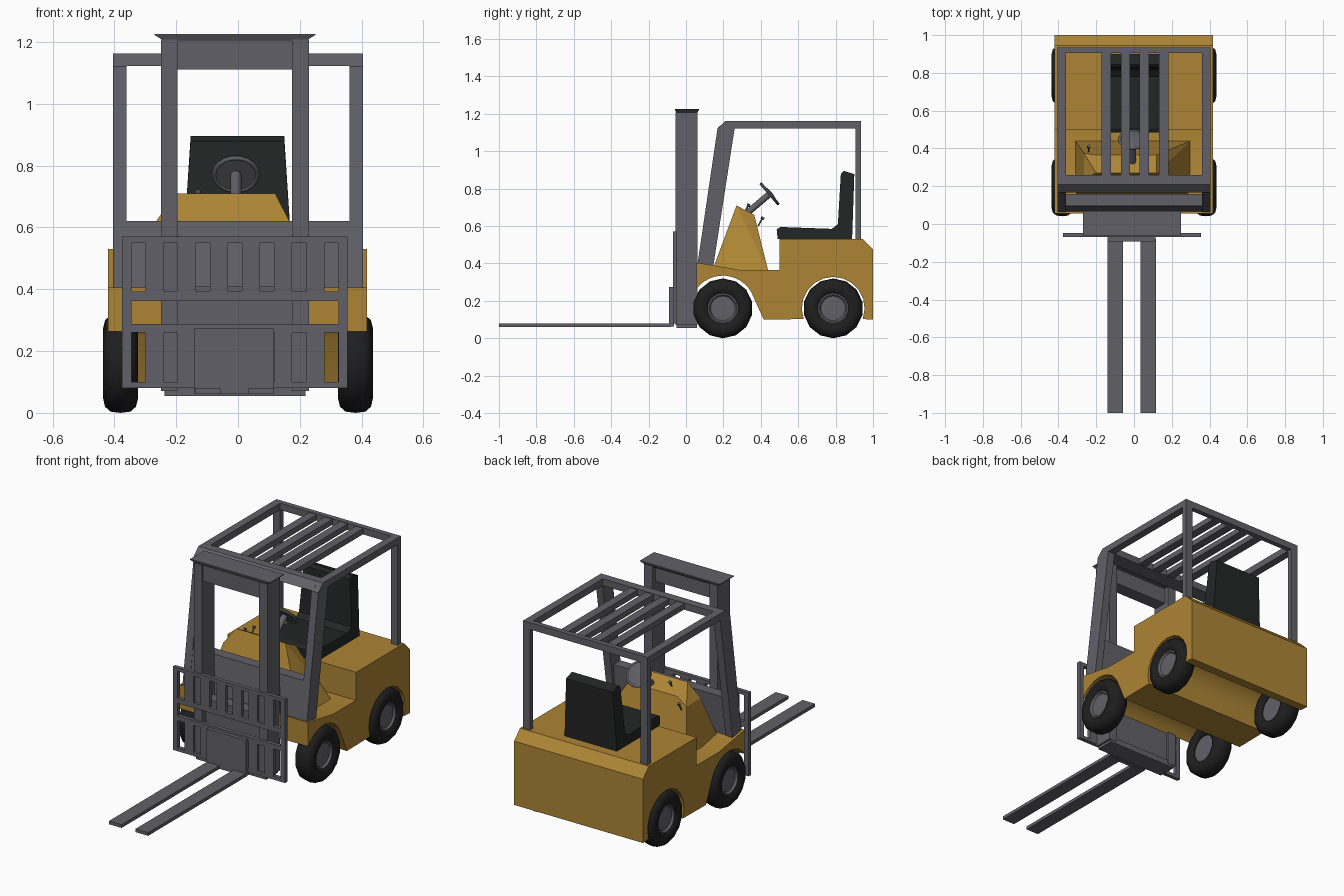
import bpy, bmesh, math
from mathutils import Vector

if "Cube" in bpy.data.objects:
    bpy.data.objects.remove(bpy.data.objects["Cube"])


def material(name, rgb):
    m = bpy.data.materials.new(name)
    m.diffuse_color = (*rgb, 1)
    m.use_nodes = True
    m.node_tree.nodes["Principled BSDF"].inputs["Base Color"].default_value = m.diffuse_color
    return m


YELLOW = material("ochre_paint", (0.42, 0.235, 0.035))
METAL = material("grey_metal", (0.122, 0.118, 0.138))
BLACK = material("seat_black", (0.017, 0.018, 0.018))
RUBBER = material("tyre_rubber", (0.013, 0.013, 0.013))


def finish(bm, name, mat, smooth=None):
    bmesh.ops.recalc_face_normals(bm, faces=bm.faces[:])
    me = bpy.data.meshes.new(name)
    bm.to_mesh(me)
    bm.free()
    me.materials.append(mat)
    ob = bpy.data.objects.new(name, me)
    bpy.context.collection.objects.link(ob)
    if smooth:
        bpy.ops.object.select_all(action='DESELECT')
        ob.select_set(True)
        bpy.context.view_layer.objects.active = ob
        bpy.ops.object.shade_smooth_by_angle(angle=math.radians(smooth))
    return ob


def add_box(bm, x0, x1, y0, y1, z0, z1):
    vs = bmesh.ops.create_cube(bm, size=1)["verts"]
    for v in vs:
        v.co = ((x0, x1)[v.co.x > 0], (y0, y1)[v.co.y > 0], (z0, z1)[v.co.z > 0])


def boxes(name, mat, *dims):
    bm = bmesh.new()
    for d in dims:
        add_box(bm, *d)
    return finish(bm, name, mat)


def prism(name, pts, x0, x1, mat, smooth=None):
    """Extrude a (y, z) side profile from x0 to x1."""
    bm = bmesh.new()
    f = bm.faces.new([bm.verts.new((x0, y, z)) for y, z in pts])
    new = bmesh.ops.extrude_face_region(bm, geom=[f])["geom"]
    for v in new:
        if isinstance(v, bmesh.types.BMVert):
            v.co.x = x1
    return finish(bm, name, mat, smooth)


def hull(name, pts, mat):
    bm = bmesh.new()
    for p in pts:
        bm.verts.new(p)
    bmesh.ops.convex_hull(bm, input=bm.verts[:])
    bmesh.ops.dissolve_limit(bm, angle_limit=0.02, verts=bm.verts[:], edges=bm.edges[:])
    return finish(bm, name, mat)


def lathe(name, prof, center, axis, mat, n=14, smooth=40):
    """Revolve (offset, radius) points about an axis; radius 0 closes the end."""
    bm = bmesh.new()
    rot = Vector((0, 0, 1)).rotation_difference(Vector(axis))
    rings = []
    for h, r in prof:
        k = 1 if r == 0 else n
        ring = []
        for i in range(k):
            a = 2 * math.pi * i / n
            p = Vector((r * math.cos(a), r * math.sin(a), h))
            ring.append(bm.verts.new(Vector(center) + rot @ p))
        rings.append(ring)
    for a, b in zip(rings, rings[1:]):
        for i in range(n):
            q = [a[i % len(a)], a[(i + 1) % len(a)], b[(i + 1) % len(b)], b[i % len(b)]]
            bm.faces.new(list(dict.fromkeys(q)))
    return finish(bm, name, mat, smooth)


def arc(cy, cz, r, a0, a1, n=12):
    angles = [math.radians(a0 + (a1 - a0) * i / n) for i in range(n + 1)]
    return [(cy + r * math.cos(a), cz + r * math.sin(a)) for a in angles]


FRONT_Y, REAR_Y = 0.197, 0.787

# Body with wheel arches through its full width
body = [(0.055, 0.405)] + arc(FRONT_Y, 0.16, 0.175, 144, 29) + [(0.415, 0.10)]
body += arc(REAR_Y, 0.16, 0.168, 200, -20)
body += [(1.0, 0.10), (1.0, 0.475), (0.945, 0.53), (0.5, 0.53), (0.5, 0.365), (0.29, 0.365)]
prism("body", body, -0.42, 0.418, YELLOW, 25)

# Dashboard hood, steeper on the left than on the right
hood = []
for xl, xr, y0, z0, y1, z1 in ((-0.31, 0.30, 0.14, 0.36, 0.44, 0.36),
                               (-0.20, 0.12, 0.27, 0.71, 0.365, 0.66)):
    hood += [(x, y, z) for x in (xl, xr) for y, z in ((y0, z0), (y1, z1))]
hood += [(-0.265, 0.24, 0.62), (-0.265, 0.375, 0.62)]
hull("dashboard_hood", hood, YELLOW)

# Grey cowl between the front posts
prism("front_cowl", [(0.065, 0.40), (0.096, 0.62), (0.16, 0.62), (0.14, 0.38)], -0.37, 0.37, METAL)

# Overhead guard: side frames, cross rails and roof bars
side = [(0.062, 0.40), (0.168, 1.12), (0.21, 1.162), (0.935, 1.162), (0.935, 0.525),
        (0.905, 0.525), (0.905, 1.122), (0.26, 1.122), (0.145, 0.38)]
for s, word in ((-1, "left"), (1, "right")):
    prism("guard_frame_" + word, side, s * 0.36, s * 0.405, METAL)
prism("guard_front_rail", [(0.168, 1.122), (0.21, 1.162), (0.26, 1.162), (0.26, 1.122)],
      -0.37, 0.37, METAL)
boxes("guard_roof_bars", METAL, (-0.37, 0.37, 0.905, 0.935, 1.122, 1.162),
      *[(c - 0.025, c + 0.025, 0.25, 0.91, 1.125, 1.158) for c in (-0.147, -0.045, 0.055, 0.157)])

# Mast: two columns, top beam, lower backing plate, flared cap
MX = -0.01
boxes("mast", METAL,
      *[(MX + s * 0.212 - 0.027, MX + s * 0.212 + 0.027, -0.055, 0.062, 0.07, 1.208) for s in (-1, 1)],
      (MX - 0.2, MX + 0.2, -0.045, 0.035, 1.11, 1.207),
      (MX - 0.2, MX + 0.2, -0.02, 0.05, 0.055, 0.41),
      (MX - 0.228, MX + 0.228, -0.05, 0.06, 0.055, 0.09))
hull("mast_cap", [(MX + s * a, y, z) for s in (-1, 1)
                  for a, z, ys in ((0.228, 1.203, (-0.05, 0.058)), (0.26, 1.222, (-0.06, 0.07)),
                                   (0.26, 1.226, (-0.06, 0.07)))
                  for y in ys], METAL)

# Carriage grille: rails, end strips and upright bars between slots
Y0, Y1 = -0.07, -0.047
grille = [(MX - 0.365, MX + 0.365, Y0, Y1, a, b)
          for a, b in ((0.08, 0.10), (0.26, 0.288), (0.362, 0.392), (0.55, 0.57))]
grille += [(MX + s * 0.35 - 0.015, MX + s * 0.35 + 0.015, Y0, Y1, 0.08, 0.57) for s in (-1, 1)]
for k in range(6):
    c = MX + 0.104 * (k - 2.5)
    grille += [(c - 0.029, c + 0.029, Y0, Y1, a, b) for a, b in ((0.10, 0.26), (0.39, 0.55))]
boxes("carriage_grille", METAL, *grille)

# Fork back plate and forks
boxes("fork_plate", METAL, (-0.14, 0.115, -0.092, -0.065, 0.062, 0.275))
for word, x in (("left", -0.098), ("right", 0.075)):
    boxes("fork_" + word, METAL, (x - 0.041, x + 0.041, -1.0, -0.08, 0.061, 0.08))

# Seat, with the back narrowing upward
seat = prism("seat", [(0.49, 0.53), (0.485, 0.583), (0.505, 0.595), (0.78, 0.585), (0.812, 0.61),
                      (0.828, 0.88), (0.845, 0.895), (0.90, 0.877), (0.888, 0.53)],
             -0.172, 0.168, BLACK)
for v in seat.data.vertices:
    if v.co.z > 0.7:
        v.co.x *= 0.89

# Steering column, disc and rim
axis = Vector((0, 0.76, 0.65)).normalized()
hub = Vector((-0.007, 0.447, 0.772))
lathe("steering_column", [(-0.17, 0), (-0.17, 0.018), (0, 0.018), (0, 0)], hub, axis, METAL, 10)
lathe("steering_disc", [(-0.004, 0), (-0.004, 0.068), (0.004, 0.068), (0.012, 0.02), (0.014, 0)],
      hub, axis, METAL, 18)
rim = [(0.009 * math.sin(math.pi * i / 3), 0.07 + 0.008 * math.cos(math.pi * i / 3)) for i in range(7)]
lathe("steering_rim", rim, hub, axis, METAL, 18, 70)

# Control levers
for i, (x, y, z) in enumerate(((-0.13, 0.31, 0.67), (-0.24, 0.385, 0.60))):
    lathe(f"lever_{i + 1}", [(0, 0), (0, 0.004), (0.04, 0.004), (0.042, 0.009), (0.056, 0.009), (0.056, 0)],
          (x, y, z), (0, 0.5, 0.87), METAL, 8)

# Wheels: rounded tyre plus dished hub
tyre = [(-0.04, 0.08), (-0.05, 0.09), (-0.056, 0.115), (-0.05, 0.14), (-0.032, 0.156), (0, 0.16),
        (0.032, 0.156), (0.05, 0.14), (0.056, 0.115), (0.05, 0.09), (0.04, 0.08), (-0.04, 0.08)]
disc = [(-0.035, 0), (-0.035, 0.082), (0.042, 0.082), (0.044, 0.074), (0.032, 0.066), (0.036, 0)]
for s, word in ((-1, "left"), (1, "right")):
    for end, y in (("front", FRONT_Y), ("rear", REAR_Y)):
        c = (s * 0.38, y, 0.16)
        lathe(f"{end}_{word}_tyre", tyre, c, (s, 0, 0), RUBBER)
        lathe(f"{end}_{word}_hub", disc, c, (s, 0, 0), METAL, 14, 30)
